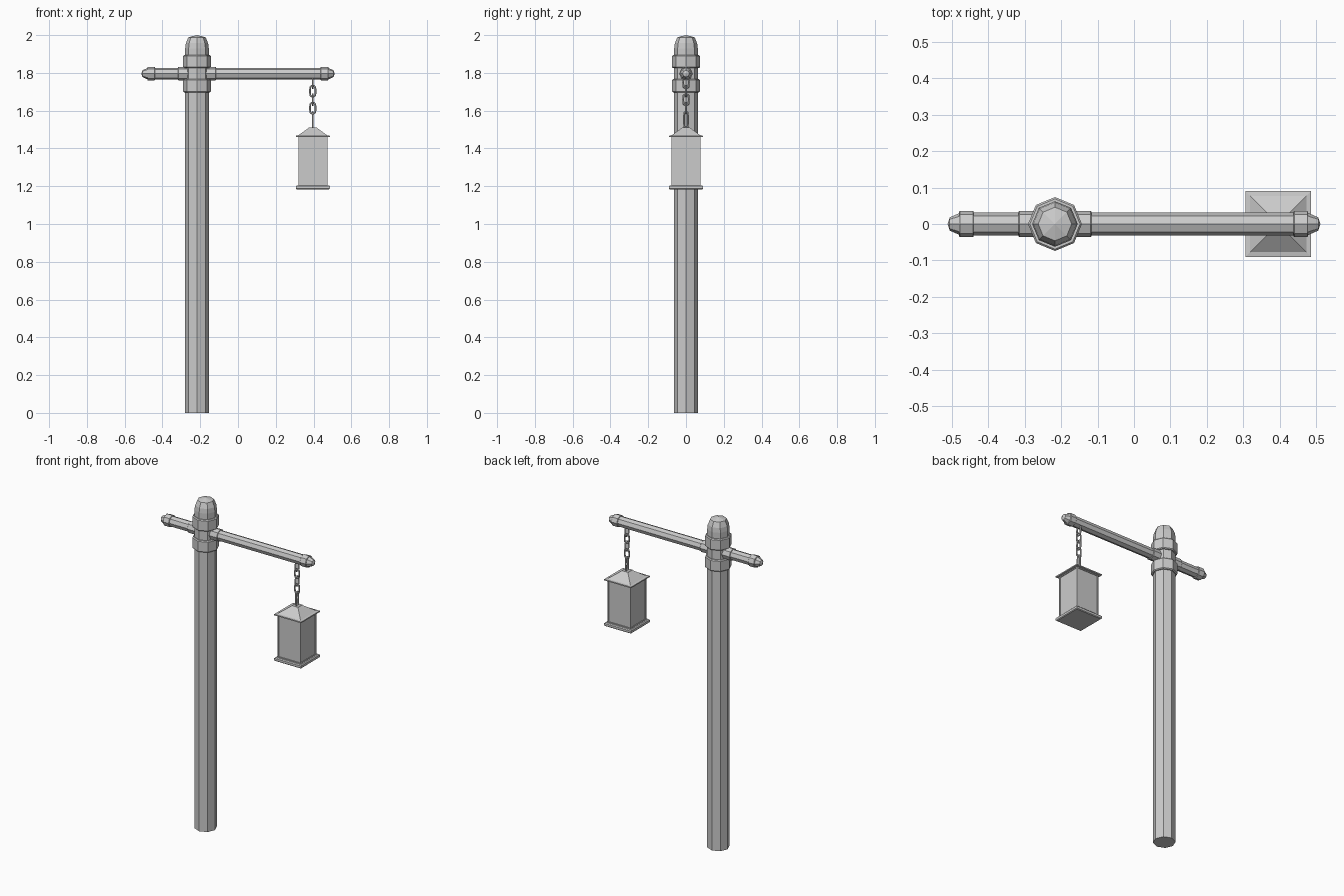
import bpy, bmesh, math
from mathutils import Matrix, Vector

if "Cube" in bpy.data.objects:
    bpy.data.objects.remove(bpy.data.objects["Cube"])

POST_X, ARM_Z, LAMP_X = -0.217, 1.796, 0.396


def to_object(name, bm):
    bmesh.ops.remove_doubles(bm, verts=bm.verts, dist=1e-6)
    bmesh.ops.recalc_face_normals(bm, faces=bm.faces)
    mesh = bpy.data.meshes.new(name)
    bm.to_mesh(mesh)
    bm.free()
    obj = bpy.data.objects.new(name, mesh)
    bpy.context.collection.objects.link(obj)
    return obj


def lathe(name, profile, matrix, sides=8, phase=0.0):
    """Closed low-poly solid from (radius, height) pairs around local z."""
    bm = bmesh.new()
    rings = []
    for r, h in profile:
        if r == 0:
            rings.append([bm.verts.new((0, 0, h))] * sides)
            continue
        angles = [phase + math.tau * i / sides for i in range(sides)]
        rings.append([bm.verts.new((r * math.cos(a), r * math.sin(a), h)) for a in angles])
    for low, high in zip(rings, rings[1:]):
        for i in range(sides):
            j = (i + 1) % sides
            bm.faces.new(list(dict.fromkeys((low[i], low[j], high[j], high[i]))))
    for ring in (rings[0], rings[-1]):
        if len(set(ring)) > 1:
            bm.faces.new(ring)
    bm.transform(matrix)
    return to_object(name, bm)


def square(name, profile):
    """Square lantern piece from (half width, height) pairs."""
    pts = [(w * math.sqrt(2), h) for w, h in profile]
    return lathe(name, pts, Matrix.Translation((LAMP_X, 0, 0)), 4, math.pi / 4)


def band(r, a, b, bevel=0.005):
    return [(r - bevel, a), (r, a + bevel), (r, b - bevel), (r - bevel, b)]


# Upright post with domed top and two bands
upright = Matrix.Translation((POST_X, 0, 0))
lathe("post", [(0.0625, 0), (0.0625, 1.93), (0.059, 1.957), (0.046, 1.988), (0, 2.0)], upright)
for name, a, b in (("lower_band", 1.697, 1.767), ("upper_band", 1.825, 1.894)):
    lathe(name, band(0.074, a, b), upright)

# Cross arm with rounded tips and collars
along_x = Matrix.Translation((0, 0, ARM_Z)) @ Matrix.Rotation(math.pi / 2, 4, 'Y')
tip = [(0, 0.512), (0.018, 0.506), (0.031, 0.477)]
lathe("cross_arm", [(r, -x) for r, x in tip] + tip[::-1], along_x)
for name, a, b in (("left_collar", -0.48, -0.44), ("right_collar", 0.438, 0.478),
                   ("post_collar", -0.317, -0.117)):
    lathe(name, band(0.036, a, b, 0.002), along_x)


# Chain links, alternately turned a quarter
def link(name, z, half_height, half_width, turned):
    wire = 0.005
    bpy.ops.mesh.primitive_torus_add(major_segments=12, minor_segments=6,
                                     major_radius=half_width - wire, minor_radius=wire)
    obj = bpy.context.object
    obj.name = name
    stretch = half_height - half_width
    for v in obj.data.vertices:
        if abs(v.co.y) > 1e-3:
            v.co.y += math.copysign(stretch, v.co.y)
    turn = Matrix.Rotation(math.pi / 2 if turned else 0, 4, 'Z')
    obj.data.transform(Matrix.Translation((LAMP_X, 0, z)) @ turn @ Matrix.Rotation(math.pi / 2, 4, 'X'))


for i in range(4):
    link(f"chain_link_{i + 1}", 1.748 - 0.045 * i, 0.034, 0.02, i % 2 == 0)
link("lantern_hanger", 1.552, 0.046, 0.016, True)

# Lantern roof and base
square("lantern_roof", [(0.09, 1.46), (0.09, 1.467), (0.077, 1.469), (0.023, 1.508), (0.021, 1.512)])
square("lantern_base", [(0.086, 1.183), (0.09, 1.187), (0.09, 1.2), (0.085, 1.205)])

# Lantern body with shallow recessed panes
bm = bmesh.new()
bmesh.ops.create_cube(bm, size=1, matrix=Matrix.Translation((LAMP_X, 0, 1.332))
                      @ Matrix.Diagonal((0.154, 0.154, 0.26, 1)))
panes = [f for f in bm.faces if abs(f.normal.z) < 0.5]
bmesh.ops.inset_individual(bm, faces=panes, thickness=0.01, depth=0)
for f in panes:
    inward = -f.normal.copy()
    new = bmesh.ops.extrude_discrete_faces(bm, faces=[f])["faces"][0]
    bmesh.ops.translate(bm, verts=new.verts, vec=inward * 0.004)
to_object("lantern_body", bm)
